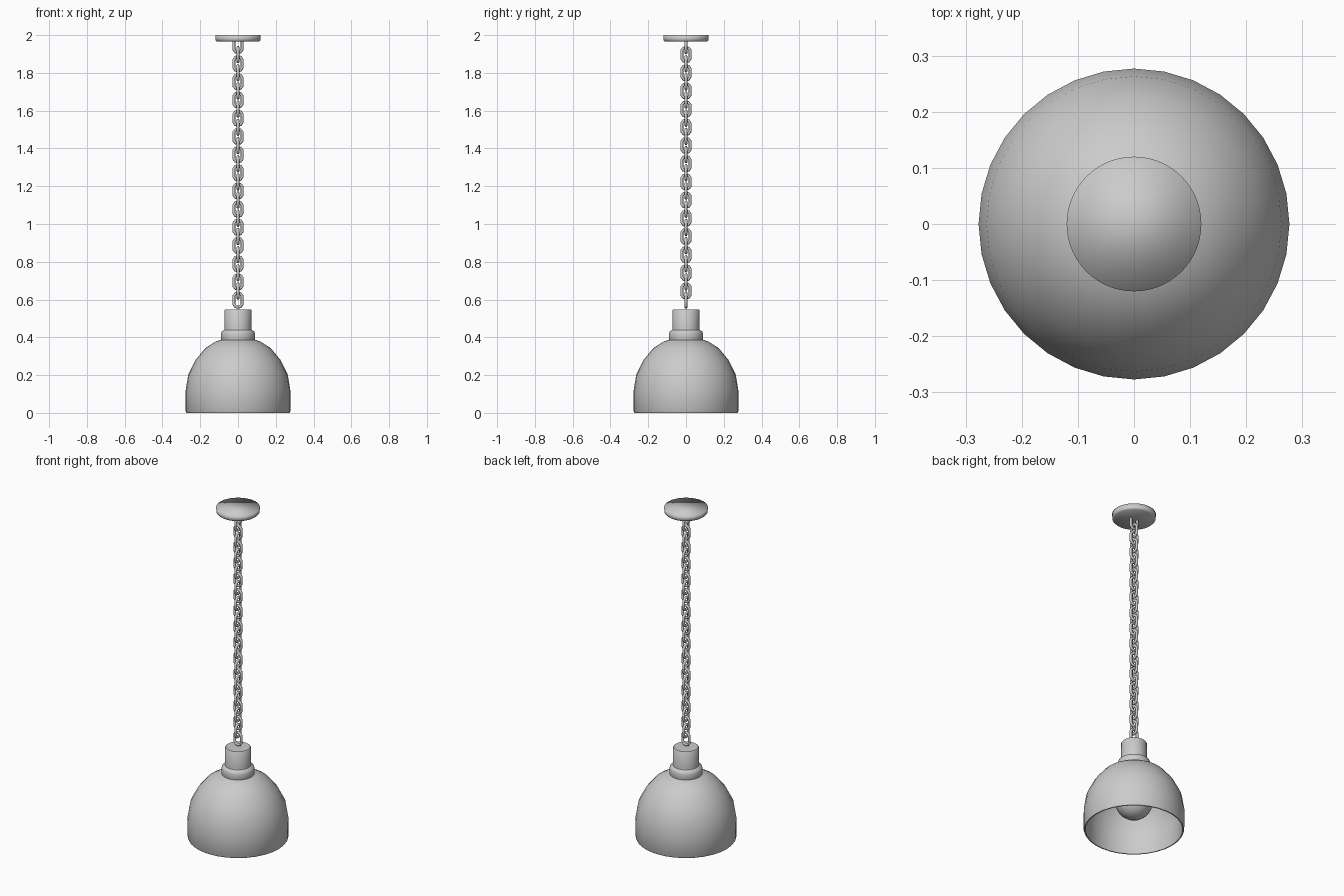
import bpy, bmesh, math
from mathutils import Vector

if "Cube" in bpy.data.objects:
    bpy.data.objects.remove(bpy.data.objects["Cube"])


def add_object(name, bm, sharp_angle=None):
    mesh = bpy.data.meshes.new(name)
    bmesh.ops.recalc_face_normals(bm, faces=bm.faces)
    for f in bm.faces:
        f.smooth = True
    bm.to_mesh(mesh)
    bm.free()
    obj = bpy.data.objects.new(name, mesh)
    bpy.context.collection.objects.link(obj)
    if sharp_angle:
        bpy.ops.object.select_all(action='DESELECT')
        obj.select_set(True)
        bpy.context.view_layer.objects.active = obj
        bpy.ops.object.shade_smooth_by_angle(angle=math.radians(sharp_angle))
    return obj


def lathe(name, profile, segments=32, sharp_angle=None):
    """Revolve (radius, z) points around the z axis and cap open ends."""
    bm = bmesh.new()
    verts = [bm.verts.new((r, 0, z)) for r, z in profile]
    edges = [bm.edges.new(pair) for pair in zip(verts, verts[1:])]
    bmesh.ops.spin(bm, geom=verts + edges, cent=(0, 0, 0), axis=(0, 0, 1),
                   angle=math.tau, steps=segments)
    bmesh.ops.remove_doubles(bm, verts=bm.verts, dist=0.0001)
    rim = [e for e in bm.edges if e.is_boundary]
    if rim:
        bmesh.ops.holes_fill(bm, edges=rim, sides=0)
    return add_object(name, bm, sharp_angle)


def link_mesh(name, wire=0.008, sides=8):
    """Closed oval tube lying in the xz plane."""
    quarter = [(0.022, 0.021), (0.013, 0.034)]
    right = [(x, -z) for x, z in quarter[::-1]] + quarter
    path = ([(0, -0.038)] + right + [(0, 0.038)]
            + [(-x, z) for x, z in right[::-1]])
    path = [Vector((x, 0, z)) for x, z in path]
    bm = bmesh.new()
    n = len(path)
    side_axis = Vector((0, 1, 0))
    rings = []
    for i, p in enumerate(path):
        tangent = ((path[(i + 1) % n] - p).normalized()
                   + (p - path[i - 1]).normalized()).normalized()
        out = tangent.cross(side_axis)
        rings.append([bm.verts.new(p + wire * (math.cos(a) * out + math.sin(a) * side_axis))
                      for a in (math.tau * k / sides for k in range(sides))])
    for i in range(n):
        a, b = rings[i], rings[(i + 1) % n]
        for k in range(sides):
            m = (k + 1) % sides
            bm.faces.new((a[k], a[m], b[m], b[k]))
    return add_object(name, bm)


# ceiling canopy
lathe("ceiling_canopy", [(0.112, 1.966), (0.119, 1.973), (0.12, 2.0)], 64)

# chain of alternating links sharing one mesh
first = link_mesh("chain_link_01")
COUNT, Z_LOW, Z_HIGH = 29, 0.597, 1.945
for i in range(COUNT):
    link = first
    if i:
        link = bpy.data.objects.new(f"chain_link_{i + 1:02d}", first.data)
        bpy.context.collection.objects.link(link)
    link.location.z = Z_LOW + (Z_HIGH - Z_LOW) * i / (COUNT - 1)
    link.rotation_euler.z = math.pi / 2 * (i % 2)

# socket cap with stepped collar
lathe("socket_cap", [(0.085, 0.375), (0.09, 0.39), (0.09, 0.42), (0.086, 0.431),
                     (0.072, 0.44), (0.071, 0.45), (0.071, 0.543), (0.067, 0.548)], 32, 50)

# bell shade: outer skin, rounded rim, inner skin
outer = [(0, 0.397), (0.08, 0.39), (0.118, 0.378), (0.173, 0.343), (0.225, 0.28),
         (0.263, 0.205), (0.277, 0.12), (0.277, 0.008), (0.273, 0.0)]
inner = [(0.267, 0.0), (0.265, 0.008), (0.265, 0.12), (0.252, 0.2), (0.216, 0.272),
         (0.166, 0.333), (0.114, 0.367), (0.08, 0.378), (0, 0.385)]
lathe("shade", outer + inner, 32, 40)

# light bulb: round globe tapering into a neck
R, CZ = 0.103, 0.177
globe = [(R * math.sin(a), CZ - R * math.cos(a))
         for a in (math.radians(d) for d in range(0, 136, 15))]
lathe("bulb", globe + [(0.05, 0.28), (0.04, 0.31), (0.04, 0.383)], 32, 60)
